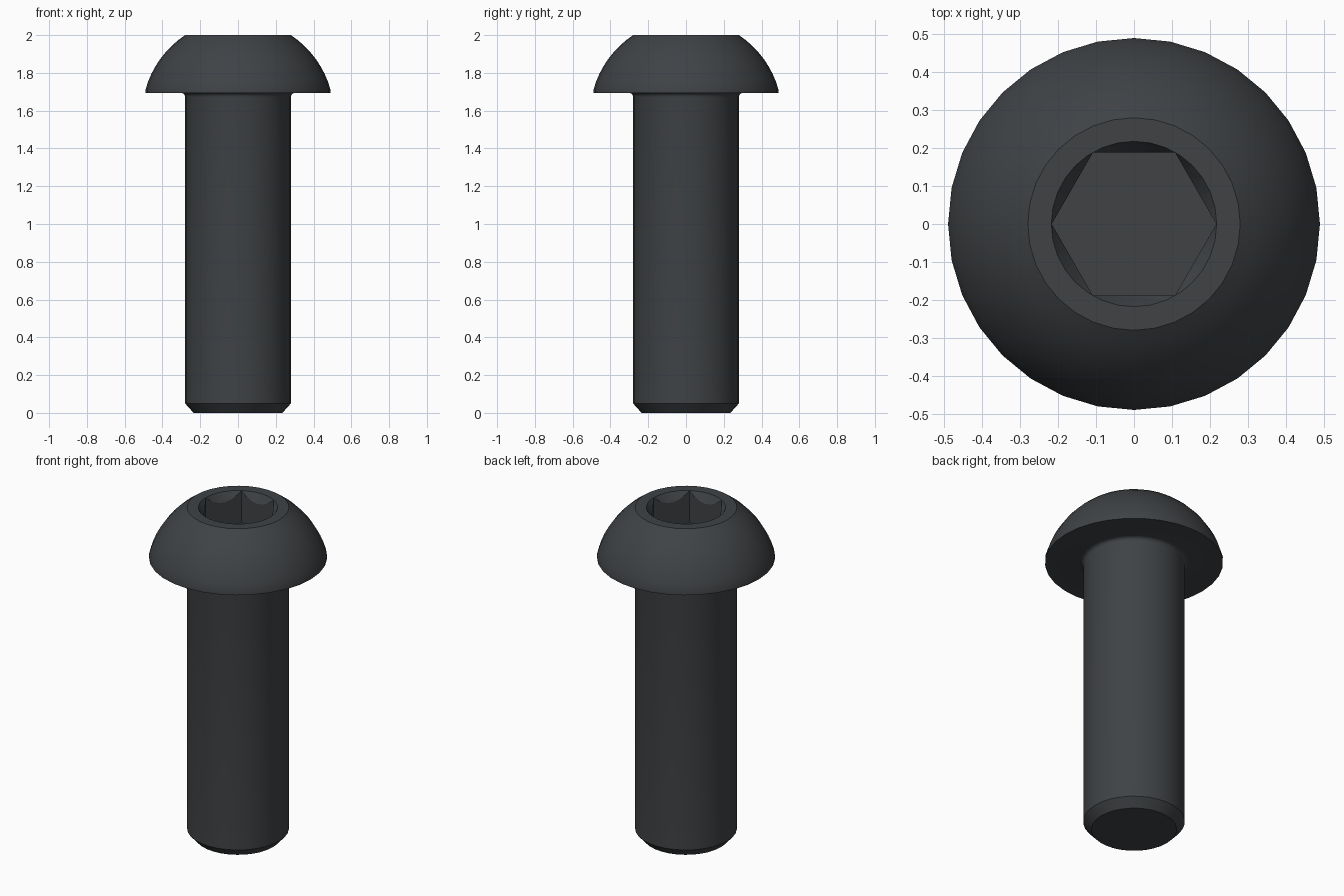
import bpy, bmesh
from math import sin, cos, radians, sqrt, tau, asin

if "Cube" in bpy.data.objects:
    bpy.data.objects.remove(bpy.data.objects["Cube"])

SIDES = 32


def lathe(name, profile, sides):
    """Revolve a closed (radius, z) profile around z."""
    bm = bmesh.new()
    verts = [bm.verts.new((r, 0, z)) for r, z in profile]
    edges = [bm.edges.new(pair) for pair in zip(verts, verts[1:])]
    bmesh.ops.spin(bm, geom=verts + edges, cent=(0, 0, 0), axis=(0, 0, 1),
                   angle=tau, steps=sides, use_merge=True)
    bmesh.ops.remove_doubles(bm, verts=bm.verts[:], dist=1e-5)
    bmesh.ops.recalc_face_normals(bm, faces=bm.faces[:])
    mesh = bpy.data.meshes.new(name)
    bm.to_mesh(mesh)
    bm.free()
    obj = bpy.data.objects.new(name, mesh)
    bpy.context.collection.objects.link(obj)
    return obj


# Chamfered tip and shank
profile = [(0, 0), (0.235, 0), (0.28, 0.05), (0.28, 1.672)]

# Fillet under the head
for i in range(1, 5):
    a = radians(90 * i / 4)
    profile.append((0.302 - 0.022 * cos(a), 1.672 + 0.022 * sin(a)))

# Short rim, then the domed head
profile.append((0.49, 1.694))
centre_z, radius = 1.576, sqrt(0.28 ** 2 + 0.424 ** 2)
low, high = asin((1.71 - centre_z) / radius), asin(0.424 / radius)
for i in range(9):
    a = low + (high - low) * i / 8
    profile.append((radius * cos(a), centre_z + radius * sin(a)))
profile.append((0, 2))
screw = lathe("button_head_screw", profile, SIDES)

# Hex socket and its conical lead-in
depth = 0.195
hex_cutter = lathe("hex_cutter", [(0, 2 - depth), (0.217, 2 - depth),
                                  (0.217, 2.1), (0, 2.1)], 6)
slope = 0.58
cone_cutter = lathe("lead_in_cutter", [(0, 1.9), (0.218 - 0.1 * slope, 1.9),
                                       (0.218 + 0.1 * slope, 2.1), (0, 2.1)], SIDES)
bpy.context.view_layer.objects.active = screw
screw.select_set(True)
for cutter in (hex_cutter, cone_cutter):
    cutter.hide_render = True
    mod = screw.modifiers.new(cutter.name, 'BOOLEAN')
    mod.operation = 'DIFFERENCE'
    mod.solver = 'EXACT'
    mod.object = cutter
    bpy.ops.object.modifier_apply(modifier=mod.name)
    bpy.data.objects.remove(cutter)

bpy.ops.object.shade_smooth_by_angle(angle=radians(30))

# Dark oxide finish
steel = bpy.data.materials.new("black_steel")
steel.diffuse_color = (0.05, 0.055, 0.06, 1)
steel.use_nodes = True
steel.node_tree.nodes["Principled BSDF"].inputs["Base Color"].default_value = steel.diffuse_color
screw.data.materials.clear()
screw.data.materials.append(steel)
